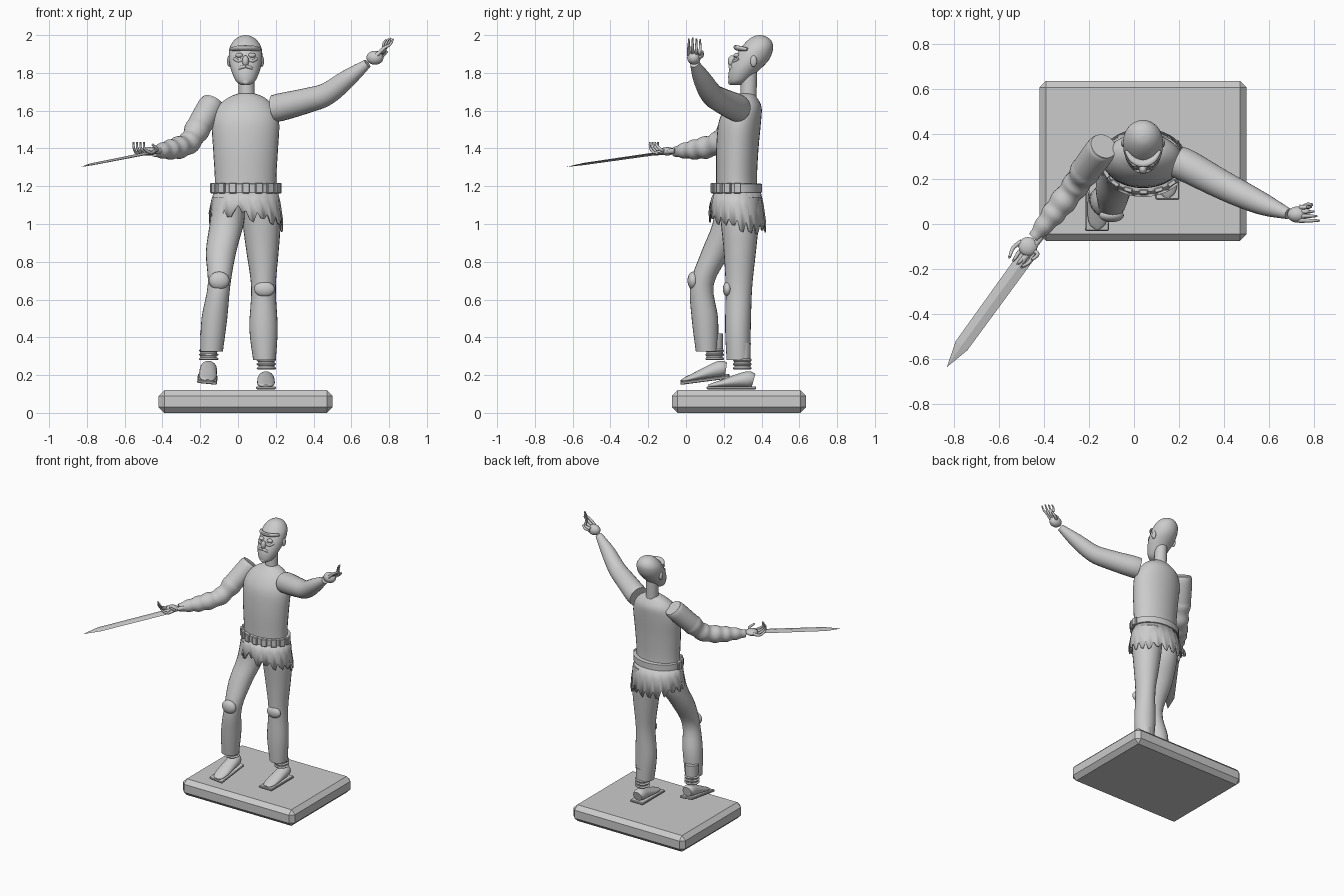
import bpy, bmesh, math, random
from mathutils import Vector, Matrix
random.seed(4)


def finish(name, bm, smooth=True):
    bmesh.ops.recalc_face_normals(bm, faces=bm.faces)
    me = bpy.data.meshes.new(name)
    bm.to_mesh(me)
    bm.free()
    ob = bpy.data.objects.new(name, me)
    bpy.context.collection.objects.link(ob)
    if smooth:
        bpy.ops.object.select_all(action='DESELECT')
        ob.select_set(True)
        bpy.context.view_layer.objects.active = ob
        bpy.ops.object.shade_smooth_by_angle(angle=math.radians(40))
    return ob


def spline(rows, steps):
    # Catmull-Rom through rows of numbers
    out = []
    for i in range(len(rows) - 1):
        a, b, c, d = (rows[max(0, min(len(rows) - 1, i + k))] for k in (-1, 0, 1, 2))
        for s in range(steps):
            t = s / steps
            out.append([.5 * (2 * q + (r - p) * t + (2 * p - 5 * q + 4 * r - w) * t * t
                              + (3 * q - p - 3 * r + w) * t ** 3)
                        for p, q, r, w in zip(a, b, c, d)])
    return out + [list(rows[-1])]


def loft(name, rows, flat=False, sides=24, steps=4, rib=0):
    # rows: x, y, z, rx, ry; flat keeps the sections horizontal
    pts = spline(rows, steps)
    bm = bmesh.new()
    rings, q, prev = [], None, Vector((0, 0, 1))
    for i, (x, y, z, rx, ry) in enumerate(pts):
        a, b = pts[max(i - 1, 0)], pts[min(i + 1, len(pts) - 1)]
        t = (Vector(b[:3]) - Vector(a[:3])).normalized()
        if not flat:
            d = prev.rotation_difference(t)
            q = d @ q if q else d
            prev = t
        f = i / (len(pts) - 1)
        k = 1 + rib * math.cos(f * 16 * math.pi) if rib and .35 < f < .97 else 1
        ring = []
        for j in range(sides):
            w = 2 * math.pi * j / sides
            v = Vector((max(rx, .001) * k * math.cos(w), max(ry, .001) * k * math.sin(w), 0))
            ring.append(bm.verts.new(Vector((x, y, z)) + (v if flat else q @ v)))
        rings.append(ring)
    for r, s in zip(rings, rings[1:]):
        for j in range(sides):
            bm.faces.new((r[j], r[(j + 1) % sides], s[(j + 1) % sides], s[j]))
    bm.faces.new(rings[0])
    bm.faces.new(rings[-1])
    return finish(name, bm)


def ball(name, loc, size):
    bm = bmesh.new()
    bmesh.ops.create_uvsphere(bm, u_segments=20, v_segments=12, radius=1,
                              matrix=Matrix.Translation(loc) @ Matrix.Diagonal((*size, 1)))
    return finish(name, bm)


def box(name, loc, size, bevel=0, rot=(0, 0, 0)):
    bm = bmesh.new()
    bmesh.ops.create_cube(bm, size=1, matrix=Matrix.Diagonal((*size, 1)))
    if bevel:
        bmesh.ops.bevel(bm, geom=bm.edges[:], offset=bevel, segments=1, affect='EDGES')
    ob = finish(name, bm, False)
    ob.location, ob.rotation_euler = loc, rot
    return ob


def finger(name, pts, r=.011):
    return loft(name, [(*p, r * (1 - .2 * i), r * (1 - .2 * i)) for i, p in enumerate(pts)],
                sides=10)


# Plinth
box("base", (.04, .28, .06), (.92, .71, .12), .03)

# Legs: trousers, ankles, knee pads
loft("right_trouser", [(-.14, .11, .325, .06, .058), (-.125, .10, .50, .068, .07),
     (-.10, .085, .68, .06, .062), (-.09, .16, .85, .08, .08),
     (-.06, .235, 1.0, .09, .095), (-.045, .26, 1.14, .09, .10)], True)
loft("left_trouser", [(.14, .277, .28, .06, .062), (.135, .275, .45, .075, .068),
     (.135, .28, .66, .065, .07), (.13, .285, .85, .085, .085),
     (.125, .285, 1.0, .10, .10), (.115, .28, 1.14, .10, .11)], True)
for s, x, y, z in (("right", -.155, .152, .28), ("left", .15, .298, .23)):
    loft(s + "_ankle", [(x, y, z, .042, .042), (x, y, z + .14, .045, .045)], True)
    for i in range(3):
        h = z + .006 + .022 * i
        loft(f"{s}_sock_fold_{i}", [(x, y, h - .007, .045, .045), (x, y, h, .052, .05),
                                    (x, y, h + .007, .045, .045)], True)
ball("right_knee_pad", (-.10, .038, .70), (.055, .03, .048))
ball("left_knee_pad", (.14, .22, .655), (.055, .025, .04))

# Shoes: flat sole and a wedge upper rising to the heel
for s, x, y, z, tilt in (("right", -.162, .10, .178, .13), ("left", .148, .24, .133, 0)):
    rot = (tilt, .1 if tilt else 0, 0)
    box(s + "_sole", (x, y, z), (.105, .262, .016), .004, rot)
    up = loft(s + "_shoe", [(0, .118, .04, .035, .034), (0, .09, .045, .044, .042),
              (0, .03, .037, .046, .034), (0, -.05, .022, .046, .02),
              (0, -.10, .013, .035, .012), (0, -.122, .01, .012, .006)])
    up.location, up.rotation_euler = (x, y, z), rot

# Torso, neck and head
loft("torso", [(.04, .27, 1.16, .165, .11), (.04, .268, 1.25, .163, .108),
     (.04, .272, 1.40, .172, .112), (.04, .285, 1.54, .178, .112),
     (.04, .305, 1.62, .15, .095), (.045, .315, 1.67, .095, .06),
     (.045, .32, 1.69, .045, .04)], True, 32)
loft("neck", [(.046, .33, 1.66, .043, .043), (.044, .335, 1.82, .042, .042)], True)
loft("head", [(.04, .265, 1.735, .02, .025), (.04, .275, 1.755, .05, .05),
     (.04, .305, 1.81, .075, .078), (.04, .345, 1.87, .088, .095),
     (.04, .375, 1.93, .085, .086), (.04, .388, 1.97, .063, .064),
     (.04, .39, 1.993, .032, .033), (.04, .39, 2.0, .001, .001)], True, 32)

# Face
loft("brow", [(-.035, .325, 1.925, .008, .008), (-.005, .285, 1.93, .016, .012),
     (.04, .268, 1.932, .018, .013), (.085, .285, 1.93, .016, .012),
     (.115, .325, 1.925, .008, .008)], sides=12)
ball("nose", (.04, .243, 1.862), (.018, .022, .03))
loft("beard", [(.04, .255, 1.775, .03, .025), (.04, .245, 1.75, .025, .022),
               (.042, .24, 1.735, .008, .008)], True)
for s, k in (("right", -1), ("left", 1)):
    ball(s + "_eye", (.04 + .034 * k, .268, 1.893), (.02, .016, .013))
    loft(s + "_eye_bag", [(.04 + k * x, y, z, .008, .008) for x, y, z in
         ((.016, .258, 1.872), (.036, .256, 1.862), (.06, .28, 1.875))], sides=10)
    ball(s + "_ear", (.04 + .086 * k, .358, 1.862), (.012, .018, .03))
    loft(s + "_moustache", [(.04, .232, 1.835, .008, .008),
         (.04 + .025 * k, .238, 1.828, .009, .009),
         (.04 + .045 * k, .255, 1.81, .004, .004)], sides=10)

# Belt with pouches round the front half
cx, cy, rx, ry = .042, .272, .168, .118
loft("belt", [(cx, cy, 1.165, rx, ry), (cx, cy, 1.168, rx + .01, ry + .012),
     (cx, cy, 1.212, rx + .01, ry + .012), (cx, cy, 1.215, rx, ry)], True, 40, 1)
for i in range(9):
    a = math.radians(180 + 180 * i / 8)
    box(f"belt_pouch_{i}", (cx + (rx + .01) * math.cos(a), cy + (ry + .012) * math.sin(a), 1.19),
        (.04, .022, .056), .004, (0, 0, math.atan2(rx * math.sin(a), ry * math.cos(a)) + math.pi / 2))

# Ragged skirt: one zig-zag hem, lower at the back
bm = bmesh.new()
N, rows = 60, []
for i in range(N):
    a = 2 * math.pi * i / N
    c, s = math.cos(a), math.sin(a)
    hem = 1.005 + .02 * c * -1 - .03 * s + (random.uniform(-.025, .01) if i % 3 else .035)
    if i in (43, 44):
        hem = 1.10 if i == 43 else 1.06
    rows.append([bm.verts.new((cx + r * c, cy + (r - .045) * s, z)) for r, z in
                 ((.168, 1.175), (.183, hem * .4 + 1.175 * .6), (.197, hem))])
for i in range(N):
    a, b = rows[i], rows[(i + 1) % N]
    for j in range(2):
        bm.faces.new((a[j], b[j], b[j + 1], a[j + 1]))
skirt = finish("ragged_skirt", bm)
skirt.modifiers.new("thickness", 'SOLIDIFY').thickness = .008

# Arms: bare raised arm and ribbed sleeve on the sword arm
loft("left_arm", [(.195, .275, 1.612, .072, .072), (.24, .255, 1.622, .073, .073),
     (.37, .185, 1.655, .066, .066), (.47, .135, 1.688, .06, .06),
     (.58, .085, 1.77, .048, .048), (.685, .045, 1.85, .024, .024)])
loft("right_arm", [(-.135, .345, 1.645, .06, .06), (-.15, .325, 1.615, .068, .068),
     (-.205, .25, 1.52, .066, .066), (-.26, .17, 1.43, .058, .058),
     (-.33, .08, 1.40, .056, .056), (-.39, .005, 1.39, .044, .044),
     (-.445, -.06, 1.382, .026, .026)], steps=12, rib=.06)

# Open left hand
ball("left_palm", (.725, .042, 1.88), (.045, .036, .037))
for i in range(4):
    y = .015 + .02 * i
    finger(f"left_finger_{i}", [(.735, y, 1.895), (.775, y, 1.925 - .008 * (i - 1)),
           (.805 - .012 * i, y, 1.95), (.822 - .012 * i, y, 1.985 - .004 * abs(i - 1))])
finger("left_thumb", [(.73, .06, 1.88), (.765, .085, 1.89), (.79, .085, 1.915)])

# Sword hand: fingers fan forward and curl up
d, p = Vector((-.62, -.78, 0)), Vector((.78, -.62, 0))
hand = Vector((-.47, -.10, 1.385))
ball("right_palm", hand, (.042, .042, .022))
for i in range(4):
    o = hand + p * (.024 * (i - 1.5))
    finger(f"right_finger_{i}", [o, o + d * .045 + p * .008 * (i - 1.5) + Vector((0, 0, -.008)),
           o + d * .085 + Vector((0, 0, .015)), o + d * .09 + Vector((0, 0, .05))])
finger("right_thumb", [hand + p * .02, hand + p * .055 + Vector((0, 0, .01)),
                       hand + p * .05 + d * .035 + Vector((0, 0, .035))])

# Sword: faceted flat blade with a ridge, and a grip
bm = bmesh.new()
secs = [(Vector((-.46, -.12, 1.378)), .036, .008), (Vector((-.765, -.54, 1.318)), .033, .006)]
rings = [[bm.verts.new(c + v) for v in (p * w, Vector((0, 0, h)), -p * w, Vector((0, 0, -h)))]
         for c, w, h in secs]
tip = bm.verts.new((-.83, -.635, 1.302))
bm.faces.new(rings[0])
for j in range(4):
    k = (j + 1) % 4
    bm.faces.new((rings[0][j], rings[0][k], rings[1][k], rings[1][j]))
    bm.faces.new((rings[1][j], rings[1][k], tip))
finish("sword_blade", bm, False)
loft("sword_grip", [(-.41, -.055, 1.388, .014, .014), (-.50, -.17, 1.375, .014, .014)], sides=12)
